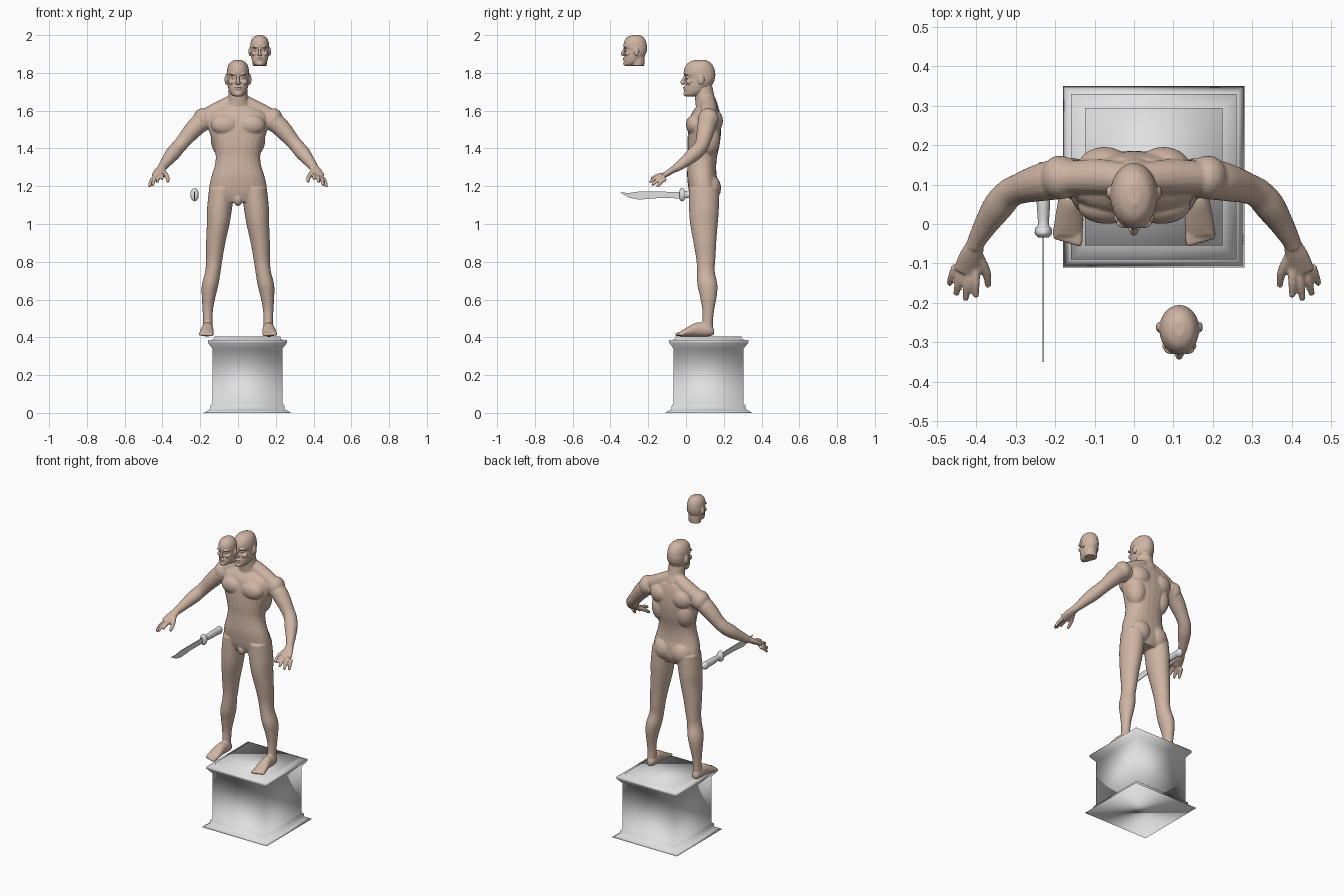
import bpy
import bmesh
from math import cos, sin, pi, copysign
from mathutils import Vector, Matrix

default_cube = bpy.data.objects.get("Cube")
if default_cube:
    bpy.data.objects.remove(default_cube, do_unlink=True)

AXIS_X, AXIS_Y, AXIS_Z = Vector((1, 0, 0)), Vector((0, 1, 0)), Vector((0, 0, 1))


def make_material(name, color):
    material = bpy.data.materials.new(name)
    material.use_nodes = True
    material.diffuse_color = (*color, 1)
    shader = next(n for n in material.node_tree.nodes if n.type == 'BSDF_PRINCIPLED')
    shader.inputs["Base Color"].default_value = (*color, 1)
    shader.inputs["Roughness"].default_value = 0.6
    return material


skin = make_material("skin", (0.62, 0.46, 0.37))
stone = make_material("pale_grey", (0.75, 0.75, 0.75))


def refine(rings, steps=4):
    """Smoothly interpolate between hand placed rings."""
    result, last = [], len(rings) - 1
    for i in range(last):
        neighbours = rings[max(i - 1, 0)], rings[i], rings[i + 1], rings[min(i + 2, last)]
        for k in range(steps):
            t = k / steps
            result.append([
                b + 0.5 * t * (c - a + t * (2 * a - 5 * b + 4 * c - d + t * (3 * (b - c) + d - a)))
                for a, b, c, d in zip(*neighbours)])
    result.append(rings[last])
    return result


def loft(bm, rings, axis=None, power=1.0, sides=24):
    """Closed tube through rings of (x, y, z, half width, half depth)."""
    rings = refine(rings)
    loops = []
    for i, (x, y, z, width, depth) in enumerate(rings):
        before, after = rings[max(i - 1, 0)], rings[min(i + 1, len(rings) - 1)]
        along = axis or (Vector(after[:3]) - Vector(before[:3])).normalized()
        across = (AXIS_X - along * along.dot(AXIS_X)).normalized()
        up = along.cross(across)
        loop = []
        for j in range(sides):
            c, s = cos(2 * pi * j / sides), sin(2 * pi * j / sides)
            c, s = (copysign(abs(v) ** power, v) for v in (c, s))
            loop.append(bm.verts.new(Vector((x, y, z)) + across * c * width + up * s * depth))
        loops.append(loop)
    for low, high in zip(loops, loops[1:]):
        for j in range(sides):
            k = (j + 1) % sides
            bm.faces.new((low[j], low[k], high[k], high[j]))
    bm.faces.new(loops[0][::-1])
    bm.faces.new(loops[-1])


def stack(bm, layers, power=1.0):
    """Horizontal loft from layers of (front, back, z, half width)."""
    rings = [(0, (f + b) / 2, z, w, (b - f) / 2) for f, b, z, w in layers]
    loft(bm, rings, AXIS_Z, power)


def limb(bm, points):
    """Round tube from points of (x, y, z, radius)."""
    loft(bm, [(x, y, z, r, r) for x, y, z, r in points], sides=16)


def blob(bm, center, size):
    bmesh.ops.create_uvsphere(bm, u_segments=20, v_segments=12, radius=1,
                              matrix=Matrix.LocRotScale(Vector(center), None, Vector(size)))


def finish(name, bm, material, pivot=(0, 0, 0)):
    bmesh.ops.translate(bm, verts=bm.verts, vec=-Vector(pivot))
    bmesh.ops.recalc_face_normals(bm, faces=bm.faces)
    for face in bm.faces:
        face.smooth = True
    mesh = bpy.data.meshes.new(name)
    bm.to_mesh(mesh)
    bm.free()
    mesh.materials.append(material)
    obj = bpy.data.objects.new(name, mesh)
    obj.location = pivot
    bpy.context.collection.objects.link(obj)
    return obj


def sculpt(obj, voxel, passes):
    """Mirror the half, fuse the masses into one skin and relax it."""
    mirror = obj.modifiers.new("mirror", 'MIRROR')
    mirror.use_mirror_merge = False
    fuse = obj.modifiers.new("fuse", 'REMESH')
    fuse.mode = 'VOXEL'
    fuse.voxel_size = voxel
    fuse.use_smooth_shade = True
    relax = obj.modifiers.new("relax", 'SMOOTH')
    relax.factor = 0.5
    relax.iterations = passes


def build_torso(bm):
    stack(bm, [(.06, .17, 1.625, .09), (.03, .18, 1.585, .15), (.015, .185, 1.53, .16),
               (.01, .185, 1.48, .15), (.008, .178, 1.42, .13), (.01, .165, 1.36, .118),
               (.008, .16, 1.31, .123), (.006, .162, 1.26, .138), (.01, .17, 1.21, .15),
               (.018, .17, 1.16, .15), (.035, .15, 1.115, .11)], power=0.88)
    # neck and trapezius
    loft(bm, [(0, .092, 1.73, .048, .048), (0, .098, 1.68, .052, .052),
              (0, .108, 1.64, .06, .058), (0, .115, 1.59, .09, .06)], AXIS_Z)
    limb(bm, [(.02, .115, 1.65, .04), (.09, .12, 1.61, .045), (.17, .118, 1.57, .042)])
    # chest, shoulder blade, side of the back, buttock and groin
    blob(bm, (.068, .045, 1.525), (.075, .045, .055))
    blob(bm, (.075, .14, 1.545), (.07, .056, .065))
    blob(bm, (.085, .12, 1.45), (.06, .062, .09))
    blob(bm, (.062, .12, 1.19), (.07, .066, .075))
    blob(bm, (0, .045, 1.13), (.024, .03, .035))


def build_leg(bm):
    loft(bm, [(.085, .095, 1.19, .068, .08), (.098, .095, 1.08, .066, .079),
              (.105, .095, 1.0, .06, .073), (.118, .1, .9, .051, .06),
              (.126, .105, .81, .043, .05), (.133, .105, .75, .041, .047),
              (.147, .113, .68, .044, .053), (.155, .118, .62, .037, .045),
              (.16, .118, .55, .028, .032), (.16, .115, .49, .025, .028),
              (.16, .113, .43, .026, .03)], AXIS_Z)
    # foot and toes
    loft(bm, [(.16, .148, .43, .016, .016), (.16, .12, .438, .028, .033),
              (.162, .06, .442, .031, .037), (.165, .01, .43, .037, .025),
              (.168, -.03, .418, .037, .013)], AXIS_Y)
    for i in range(5):
        x, tip, size = .141 + .0145 * i, -.056 + .004 * i, .011 - .0008 * i
        limb(bm, [(x, -.01, .42, size), (x, tip + .014, .416, size), (x, tip, .414, size * 0.7)])


def build_arm(bm):
    blob(bm, (.188, .118, 1.553), (.05, .056, .06))
    limb(bm, [(.15, .12, 1.56, .05), (.205, .112, 1.53, .051), (.25, .102, 1.485, .046),
              (.29, .09, 1.437, .039), (.318, .076, 1.405, .038), (.345, .045, 1.373, .039),
              (.375, 0, 1.335, .031), (.398, -.04, 1.305, .024), (.405, -.056, 1.295, .022)])
    # palm, thumb and fingers
    loft(bm, [(.402, -.05, 1.298, .022, .019), (.413, -.08, 1.28, .03, .017),
              (.427, -.122, 1.253, .034, .013)])
    limb(bm, [(.402, -.07, 1.283, .014), (.376, -.12, 1.252, .012), (.37, -.158, 1.223, .008)])
    fingers = [((.402, -.115, 1.262), (.402, -.186, 1.238)), ((.42, -.12, 1.255), (.428, -.193, 1.222)),
               ((.438, -.116, 1.246), (.452, -.18, 1.206)), ((.452, -.106, 1.24), (.469, -.153, 1.197))]
    for root, tip in fingers:
        root, tip = Vector(root), Vector(tip)
        knuckle = root.lerp(tip, 0.5) + AXIS_Z * .006
        limb(bm, [(*root, .011), (*knuckle, .0105), (*tip, .008)])


def build_head(name):
    bm = bmesh.new()
    stack(bm, [(.05, .1, 1.869, .015), (.015, .128, 1.856, .04), (-.006, .147, 1.83, .055),
               (-.012, .155, 1.797, .06), (-.001, .154, 1.775, .06), (-.003, .148, 1.752, .058),
               (-.008, .13, 1.725, .053), (-.01, .11, 1.7, .045), (-.008, .075, 1.682, .032),
               (.005, .05, 1.674, .016)])
    loft(bm, [(0, .088, 1.75, .045, .05), (0, .09, 1.71, .046, .048),
              (0, .09, 1.675, .044, .044)], AXIS_Z)
    # nose
    limb(bm, [(0, 0, 1.79, .007), (0, -.012, 1.768, .008), (0, -.02, 1.75, .01), (0, -.01, 1.742, .009)])
    blob(bm, (.008, -.01, 1.746), (.008, .009, .006))
    # brow, eyelid, cheek, lips, chin and ear
    blob(bm, (.024, .003, 1.793), (.022, .014, .007))
    blob(bm, (.023, .011, 1.775), (.012, .012, .008))
    blob(bm, (.032, .018, 1.752), (.02, .02, .016))
    blob(bm, (0, -.007, 1.723), (.02, .009, .004))
    blob(bm, (0, -.006, 1.714), (.017, .009, .004))
    blob(bm, (0, -.001, 1.688), (.02, .013, .012))
    blob(bm, (.062, .08, 1.765), (.009, .017, .028))
    head = finish(name, bm, skin, (0, .075, 1.77))
    sculpt(head, .003, 3)
    return head


# Figure
body_mesh = bmesh.new()
build_torso(body_mesh)
build_leg(body_mesh)
build_arm(body_mesh)
sculpt(finish("body", body_mesh, skin), .0045, 4)
build_head("head")

# Spare head floating in front
spare_head = build_head("spare_head")
spare_head.location = (.115, -.266, 1.917)
spare_head.scale = (.84, .75, .84)

# Square pedestal
pedestal_mesh = bmesh.new()
profile = [(.23, 0), (.21, .012), (.197, .02), (.195, .04), (.185, .048), (.185, .34),
           (.21, .372), (.21, .386), (.175, .388), (.175, .405)]
tiers = [[pedestal_mesh.verts.new((.05 + sx * half, .12 + sy * half, z))
          for sx, sy in ((-1, -1), (1, -1), (1, 1), (-1, 1))] for half, z in profile]
for low, high in zip(tiers, tiers[1:]):
    for j in range(4):
        k = (j + 1) % 4
        pedestal_mesh.faces.new((low[j], low[k], high[k], high[j]))
pedestal_mesh.faces.new(tiers[0][::-1])
pedestal_mesh.faces.new(tiers[-1])
finish("pedestal", pedestal_mesh, stone)

# Knife handle with oval guard and pommel
KNIFE_X, KNIFE_Z = -.23, 1.155
handle_mesh = bmesh.new()
handle = [(-.034, .014, .024), (-.024, .022, .035), (-.01, .02, .03), (0, .014, .018), (.05, .017, .021),
          (.11, .018, .022), (.14, .02, .025), (.157, .01, .013)]
loft(handle_mesh, [(KNIFE_X, y, KNIFE_Z, w, h) for y, w, h in handle], AXIS_Y)
finish("knife_handle", handle_mesh, stone)

# Knife blade, clipped towards the point
blade_mesh = bmesh.new()
outline = [(-.02, 1.17), (-.25, 1.172), (-.3, 1.164), (-.35, 1.167), (-.3, 1.139),
           (-.25, 1.129), (-.15, 1.137), (-.02, 1.136)]
blade_face = blade_mesh.faces.new([blade_mesh.verts.new((KNIFE_X - .002, y, z)) for y, z in outline])
extruded = bmesh.ops.extrude_face_region(blade_mesh, geom=[blade_face])["geom"]
bmesh.ops.translate(blade_mesh, vec=AXIS_X * .004,
                    verts=[v for v in extruded if isinstance(v, bmesh.types.BMVert)])
blade = finish("knife_blade", blade_mesh, stone)
blade.data.shade_flat()
